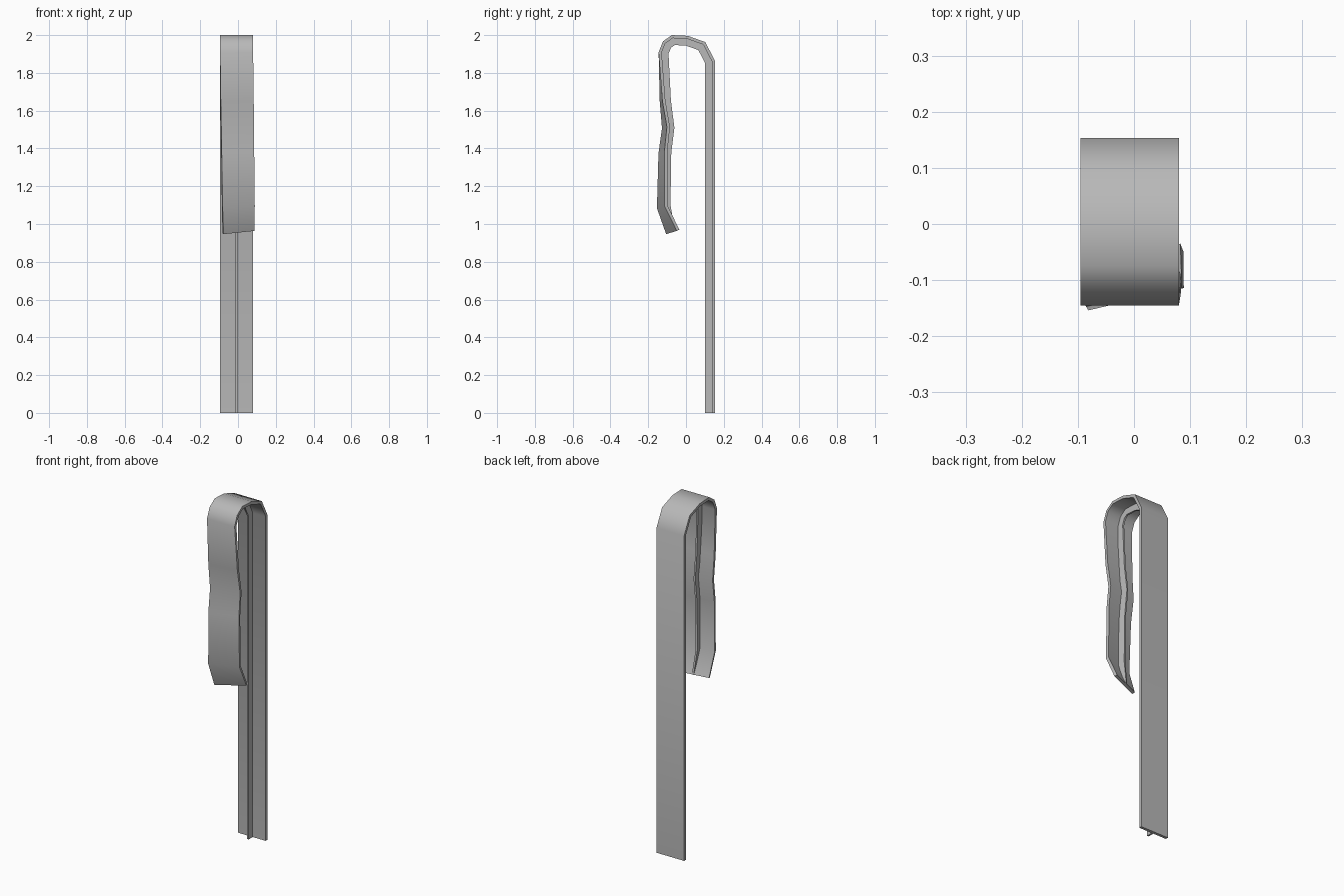
import bpy
import bmesh
import math
from mathutils import Vector, Matrix

cube = bpy.data.objects.get("Cube")
if cube:
    bpy.data.objects.remove(cube, do_unlink=True)

# Plain grey metal
metal = bpy.data.materials.new("grey_metal")
metal.use_nodes = True
GREY = (0.48, 0.48, 0.48, 1)
metal.diffuse_color = GREY
metal.node_tree.nodes["Principled BSDF"].inputs["Base Color"].default_value = GREY

# Outer profile of the clip: y, z, twist; from the back foot over the arch to the tip
PATH = [
    (0.153, 0, 0), (0.153, 1.865, 0), (0.102, 1.963, 0), (0.01, 1.996, 0),
    (-0.075, 2.0, 0), (-0.122, 1.967, 0), (-0.145, 1.91, 0),
    (-0.132, 1.65, 0.08), (-0.114, 1.51, 0.15), (-0.13, 1.38, 0.18),
    (-0.134, 1.09, 0.23), (-0.077, 0.955, 0.33),
]
MID_X = -0.0075
HALF_WIDTH = 0.0875
THICK = 0.016
RIB_DEPTH = 0.052
RIB_HALF = 0.005


def inward_normal(i):
    """Mitred inward direction at a path point, in the side plane."""
    pts = [Vector(p[:2]) for p in PATH]
    dirs = []
    if i > 0:
        dirs.append((pts[i] - pts[i - 1]).normalized())
    if i < len(pts) - 1:
        dirs.append((pts[i + 1] - pts[i]).normalized())
    t = sum(dirs, Vector((0, 0))).normalized()
    scale = 1 / max(t.dot(dirs[0]), 0.5)
    return Vector((0, -t.y, t.x)) * scale


def sweep(name, half, near, far, tip_far):
    """Sweep a rectangle along the path, twisting the front arm."""
    bm = bmesh.new()
    rings = []
    last = len(PATH) - 1
    for i, (y, z, twist) in enumerate(PATH):
        n = inward_normal(i)
        shift = 0.013 * (1.91 - z) / 0.95 if twist else 0
        turn = Matrix.Rotation(twist, 3, 'Z') @ Matrix.Rotation(-0.3 * twist, 3, 'Y')
        base = Vector((MID_X + shift, y, z))
        deep = tip_far if i == last else far
        corners = [(-half, near), (half, near), (half, deep), (-half, deep)]
        ring = []
        for u, d in corners:
            v = base + turn @ (Vector((u, 0, 0)) + n * d)
            if i == 0:
                v.z = 0
            ring.append(bm.verts.new(v))
        rings.append(ring)
    for a, b in zip(rings, rings[1:]):
        for k in range(4):
            m = (k + 1) % 4
            bm.faces.new((a[k], a[m], b[m], b[k]))
    bm.faces.new(rings[0][::-1])
    bm.faces.new(rings[-1])
    bmesh.ops.recalc_face_normals(bm, faces=bm.faces)
    mesh = bpy.data.meshes.new(name)
    bm.to_mesh(mesh)
    bm.free()
    mesh.materials.append(metal)
    obj = bpy.data.objects.new(name, mesh)
    bpy.context.collection.objects.link(obj)
    bpy.ops.object.select_all(action='DESELECT')
    obj.select_set(True)
    bpy.context.view_layer.objects.active = obj
    bpy.ops.object.shade_smooth_by_angle(angle=math.radians(45))
    return obj


# Flat bent strip, and the thin stiffening rib along its inner side
sweep("clip_strip", HALF_WIDTH, 0, THICK, THICK)
sweep("inner_rib", RIB_HALF, THICK * 0.8, RIB_DEPTH, THICK * 1.3)
